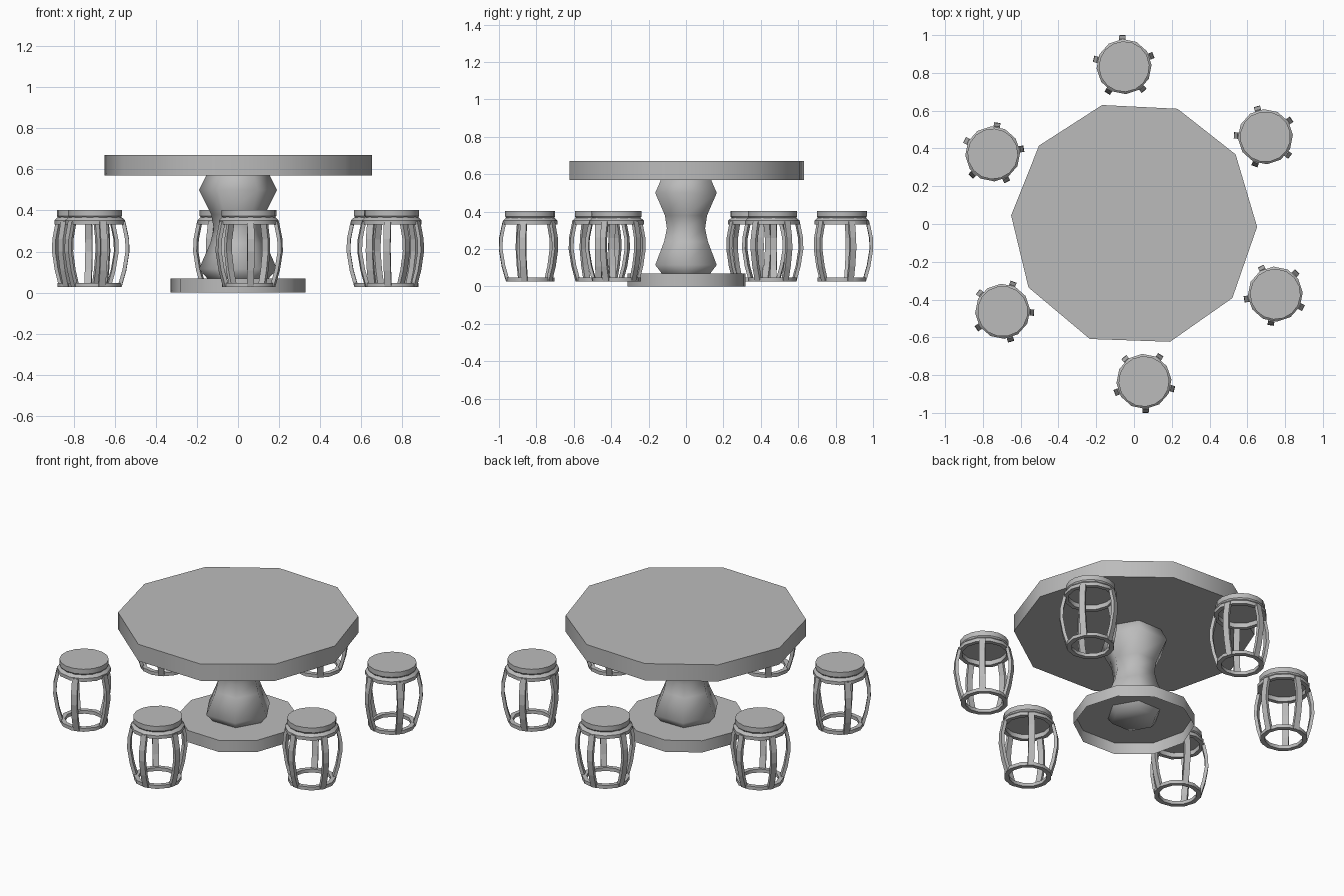
import bpy, bmesh, math
from mathutils import Matrix, Vector

cube = bpy.data.objects.get("Cube")
if cube:
    bpy.data.objects.remove(cube, do_unlink=True)

stone = bpy.data.materials.new("grey_stone")
stone.use_nodes = True
GREY = (0.5, 0.5, 0.5, 1)
stone.diffuse_color = GREY
stone.node_tree.nodes["Principled BSDF"].inputs["Base Color"].default_value = GREY


def finish(name, bm, smooth=None):
    mesh = bpy.data.meshes.new(name)
    bm.to_mesh(mesh)
    bm.free()
    mesh.materials.append(stone)
    obj = bpy.data.objects.new(name, mesh)
    bpy.context.collection.objects.link(obj)
    if smooth:
        bpy.ops.object.select_all(action="DESELECT")
        obj.select_set(True)
        bpy.context.view_layer.objects.active = obj
        bpy.ops.object.shade_smooth_by_angle(angle=math.radians(smooth))
    return obj


def lathe(bm, profile, angles, closed=False, cap_start=False, cap_end=False):
    """Sweep (radius, z) points, listed bottom to top outside, around z."""
    rings = [[bm.verts.new((r * math.cos(a), r * math.sin(a), z)) for a in angles]
             for r, z in profile]
    n = len(angles)
    pairs = list(zip(rings, rings[1:]))
    if closed:
        pairs.append((rings[-1], rings[0]))
    for low, high in pairs:
        for i in range(n):
            j = (i + 1) % n
            bm.faces.new((low[i], low[j], high[j], high[i]))
    if cap_start:
        bm.faces.new(rings[0][::-1])
    if cap_end:
        bm.faces.new(rings[-1])


def even(n, start=0.0):
    return [start + math.tau * i / n for i in range(n)]


# Slightly uneven ten-sided outline shared by the top and the foot
outline = [math.radians(a) for a in (-1.3, 34.4, 69.3, 105, 140.5, 176, 211, 249, 287, 323)]

# Table top: solid slab
bm = bmesh.new()
lathe(bm, [(0.652, 0.57), (0.652, 0.67)], outline, cap_start=True, cap_end=True)
finish("table_top", bm, 40)

# Foot: shallow plate, open underneath
bm = bmesh.new()
lathe(bm, [(0.328, 0), (0.328, 0.07)], outline, cap_end=True)
finish("table_foot", bm, 40)

# Pedestal: six-sided waisted column
bm = bmesh.new()
lathe(bm, [(0.125, 0.035), (0.15, 0.07), (0.19, 0.115), (0.135, 0.24), (0.118, 0.31),
           (0.13, 0.38), (0.19, 0.5), (0.155, 0.57)], even(6), cap_start=True, cap_end=True)
finish("pedestal", bm, 65)


def add_leg(bm, angle):
    """Bowed strip with a rectangular section, following a short path."""
    path = [Vector((r, 0, z)) for r, z in
            ((0.12, 0.03), (0.143, 0.11), (0.158, 0.2), (0.156, 0.26), (0.138, 0.345))]
    half_w, half_t = 0.017, 0.009
    turn = Matrix.Rotation(angle, 3, "Z")
    rings = []
    for i, p in enumerate(path):
        d = (path[min(i + 1, len(path) - 1)] - path[max(i - 1, 0)]).normalized()
        out = Vector((d.z, 0, -d.x)) * half_t
        side = Vector((0, half_w, 0))
        rings.append([bm.verts.new(turn @ (p + s * out + t * side))
                      for s, t in ((1, -1), (1, 1), (-1, 1), (-1, -1))])
    for low, high in zip(rings, rings[1:]):
        for i in range(4):
            j = (i + 1) % 4
            bm.faces.new((low[i], low[j], high[j], high[i]))
    bm.faces.new(rings[0][::-1])
    bm.faces.new(rings[-1])


# Six drum stools around the table, one leg of each pointing outward
for k in range(6):
    a = math.radians(93.6 - 60 * k)
    place = Matrix.Translation((0.835 * math.cos(a), 0.835 * math.sin(a), 0)) @ Matrix.Rotation(a, 4, "Z")

    seat = bmesh.new()
    lathe(seat, [(0.124, 0.36), (0.134, 0.374), (0.134, 0.403)], even(16),
          cap_start=True, cap_end=True)
    collar = bmesh.new()
    lathe(collar, [(0.122, 0.332), (0.146, 0.332), (0.146, 0.352), (0.124, 0.372)],
          even(12), closed=True)
    legs = bmesh.new()
    for angle in even(5):
        add_leg(legs, angle)
    ring = bmesh.new()
    lathe(ring, [(0.104, 0.027), (0.13, 0.027), (0.13, 0.047), (0.104, 0.047)],
          even(12), closed=True)

    for part, bm, smooth in (("seat", seat, 35), ("collar", collar, 35),
                             ("legs", legs, None), ("bottom_ring", ring, 35)):
        finish(f"stool_{k + 1}_{part}", bm, smooth).matrix_world = place
